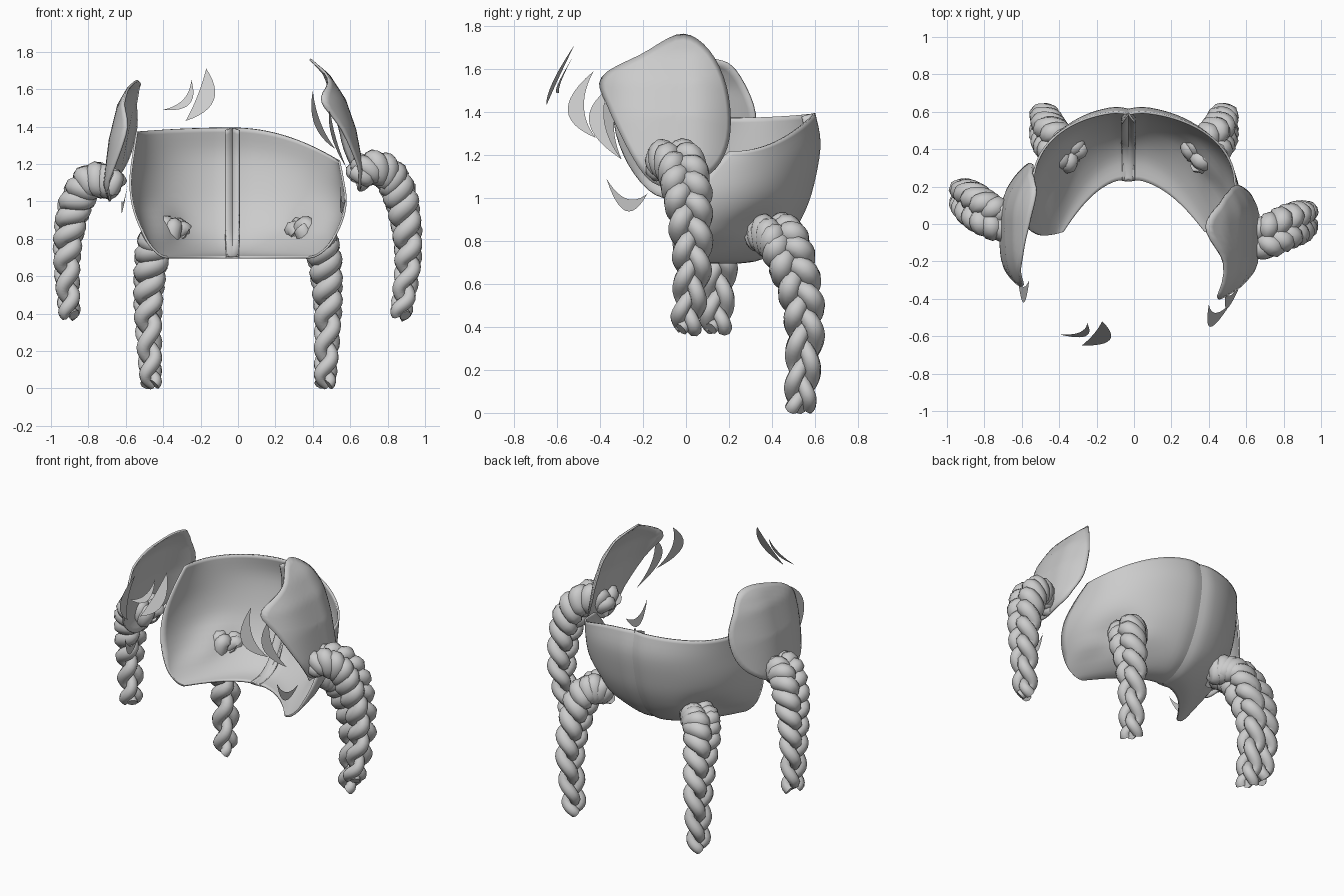
import bpy, bmesh, math
from mathutils import Vector

cube = bpy.data.objects.get("Cube")
if cube:
    bpy.data.objects.remove(cube)

GREY = (0.6, 0.6, 0.6, 1)
hair = bpy.data.materials.new("hair_grey")
hair.use_nodes = True
hair.diffuse_color = GREY
bsdf = hair.node_tree.nodes["Principled BSDF"]
bsdf.inputs["Base Color"].default_value = GREY
bsdf.inputs["Roughness"].default_value = 0.7


def catmull(pts, n, closed=False):
    """Resample control points to a smooth run of n points."""
    pts = [Vector(p) for p in pts]
    count = len(pts)
    spans = count if closed else count - 1
    pick = (lambda i: pts[i % count]) if closed else (lambda i: pts[max(0, min(count - 1, i))])
    out = []
    for k in range(n):
        f = k * spans / (n if closed else n - 1)
        i = min(int(f), spans - 1)
        t = f - i
        a, b, c, d = (pick(i + j) for j in (-1, 0, 1, 2))
        out.append(0.5 * (2 * b + (c - a) * t + (2 * a - 5 * b + 4 * c - d) * t ** 2
                          + (3 * b - a - 3 * c + d) * t ** 3))
    return out


def finish(ob):
    bpy.ops.object.select_all(action="DESELECT")
    ob.select_set(True)
    bpy.context.view_layer.objects.active = ob
    if ob.type == "CURVE":
        bpy.ops.object.convert(target="MESH")
    bpy.ops.object.shade_smooth_by_angle(angle=math.radians(60))


def sheet(name, rows, wrap=False, thick=0.0):
    """Skin a grid of points as one sheet."""
    bm = bmesh.new()
    grid = [[bm.verts.new(p) for p in row] for row in rows]
    for r0, r1 in zip(grid, grid[1:]):
        n = len(r0)
        for j in range(n if wrap else n - 1):
            k = (j + 1) % n
            bm.faces.new((r0[j], r0[k], r1[k], r1[j]))
    bmesh.ops.remove_doubles(bm, verts=bm.verts, dist=0.0005)
    bmesh.ops.recalc_face_normals(bm, faces=bm.faces)
    me = bpy.data.meshes.new(name)
    bm.to_mesh(me)
    bm.free()
    me.materials.append(hair)
    ob = bpy.data.objects.new(name, me)
    bpy.context.collection.objects.link(ob)
    if thick:
        mod = ob.modifiers.new("thickness", "SOLIDIFY")
        mod.thickness = thick
        mod.offset = 0
    finish(ob)


def braid(name, path, turns):
    """Three tapered strands plaited along a path."""
    n = 120
    line = catmull(path, n)
    cu = bpy.data.curves.new(name, "CURVE")
    cu.dimensions = "3D"
    cu.bevel_depth = 0.052
    cu.bevel_resolution = 2
    cu.use_fill_caps = True
    cu.materials.append(hair)
    for strand in range(3):
        sp = cu.splines.new("POLY")
        sp.points.add(n - 1)
        for i, p in enumerate(line):
            u = i / (n - 1)
            tan = (line[min(i + 1, n - 1)] - line[max(i - 1, 0)]).normalized()
            wide = Vector((0, 1, 0))
            wide = (wide - tan * wide.dot(tan)).normalized()
            deep = tan.cross(wide)
            size = min(0.88 + 0.8 * u, 1.06) - 0.42 * max(0, u - 0.55) / 0.45
            a = math.tau * (turns * u ** 1.1 + strand / 3)
            q = p + wide * 0.06 * size * math.sin(a) + deep * 0.042 * size * math.sin(2 * a)
            sp.points[i].co = (*q, 1)
            # strands swell on the outer bends
            sp.points[i].radius = size * (0.88 + 0.17 * math.sin(a) ** 2)
    ob = bpy.data.objects.new(name, cu)
    bpy.context.collection.objects.link(ob)
    finish(ob)


# Back shell: two halves; each level is back depth, side reach, front edge
levels = catmull([(0.24, 0.38, -0.04), (0.36, 0.43, -0.05), (0.47, 0.5, -0.05),
                  (0.56, 0.555, -0.03), (0.605, 0.575, 0.02), (0.625, 0.56, 0.1),
                  (0.6, 0.54, 0.2)], 25)
heights = catmull([(z, 0, 0) for z in (0.7, 0.72, 0.8, 0.95, 1.1, 1.25, 1.38)], 25)
SEAM = -0.03


def back_half(name, side, drop):
    rows = []
    for (back, reach, front), h in zip(levels, heights):
        reach += 0.03 * side
        # the lower rim runs straighter than the rounded crown
        low = max(0, 1 - (h.x - 0.7) / 0.15)
        power = 0.9 + 1.2 * low
        row = [(SEAM + side * 0.035, back - 0.06 + 0.05 * low, h.x)]
        for j in range(25):
            s = math.pi / 2 * j / 24
            x = SEAM + side * reach * math.sin(s)
            y = front + (back - front) * max(0, math.cos(s)) ** power
            y -= 0.012 * math.exp(-(s / 0.08) ** 2)
            z = 0.7 + (h.x - 0.7) * (1.02 - drop * math.sin(s) ** 2)
            # pinch towards the braid root
            d2 = (abs(x) - 0.42) ** 2 + (z - 0.86) ** 2
            pull = 0.05 * math.exp(-d2 / 0.008)
            row.append((x - side * pull * 0.6, y - pull * 0.8, z))
        rows.append(row)
    sheet(name, rows, thick=0.012)


back_half("back_hair_left", 1, 0.26)
back_half("back_hair_right", -1, 0.03)


# Side locks: domed panels from a side outline, curling in at front and rear
def side_panel(name, side, outline, profile, centre, rear_curl, front_curl):
    def out(y, z):
        for (z0, x0), (z1, x1) in zip(profile, profile[1:]):
            if z <= z1 or z1 == profile[-1][0]:
                break
        x = x0 + (x1 - x0) * (z - z0) / (z1 - z0)
        d = y - 0.02
        return side * (x - (rear_curl * d ** 2 if d > 0 else front_curl * d ** 4))
    edge = catmull([(0, y, z) for y, z in outline], 48, closed=True)
    c = Vector((0, *centre))
    rows = []
    for k in range(13):
        ring = [c.lerp(p, k / 12) for p in edge]
        rows.append([(out(p.y, p.z), p.y, p.z) for p in ring])
    sheet(name, rows, wrap=True, thick=0.012)


side_panel("side_hair_left", 1,
           [(-0.39, 1.56), (-0.2, 1.67), (-0.02, 1.76), (0.11, 1.68), (0.19, 1.5), (0.2, 1.28),
            (0.13, 1.13), (0, 1.07), (-0.13, 1.06), (-0.23, 1.16), (-0.36, 1.42)],
           [(1.05, 0.65), (1.17, 0.667), (1.385, 0.626), (1.545, 0.57), (1.675, 0.485),
            (1.76, 0.385)],
           (-0.04, 1.4), 2.4, 4)
side_panel("side_hair_right", -1,
           [(-0.33, 1.4), (-0.2, 1.56), (0, 1.63), (0.15, 1.64), (0.24, 1.58), (0.32, 1.4),
            (0.3, 1.22), (0.2, 1.1), (0, 1.01), (-0.15, 1.02), (-0.28, 1.18)],
           [(1.0, 0.685), (1.09, 0.715), (1.33, 0.685), (1.515, 0.64), (1.605, 0.588),
            (1.64, 0.55)],
           (0, 1.35), 1.4, 5)

# Braids
braid("side_braid_left", [(0.64, -0.09, 1.13), (0.71, -0.07, 1.18), (0.81, -0.02, 1.14),
                          (0.88, 0.01, 0.98), (0.91, 0.03, 0.7), (0.87, 0, 0.39)], 3.6)
braid("side_braid_right", [(-0.66, 0.01, 1.08), (-0.72, 0.02, 1.11), (-0.8, 0.06, 1.1),
                           (-0.88, 0.12, 0.95), (-0.915, 0.15, 0.7), (-0.9, 0.14, 0.39)], 3.6)
for side, label in ((1, "left"), (-1, "right")):
    braid("back_braid_" + label,
          [(side * x, y, z) for x, y, z in ((0.32, 0.36, 0.82), (0.39, 0.41, 0.83),
           (0.45, 0.47, 0.76), (0.48, 0.55, 0.45), (0.465, 0.53, 0.02))], 3.7)


# Fringe wisps: thin crescents through a tip, an outer bulge and a tip
def wisp(name, start, mid, end, fat=0.7):
    a, m, b = Vector(start), Vector(mid), Vector(end)
    chord = (a + b) / 2

    def arc(middle):
        ctrl = 2 * middle - chord
        return [a * (1 - t) ** 2 + ctrl * 2 * t * (1 - t) + b * t * t
                for t in (i / 12 for i in range(13))]
    sheet(name, [arc(m.lerp(chord, fat * k / 3)) for k in range(4)])


wisp("fringe_wisp_large", (-0.17, -0.52, 1.71), (-0.13, -0.62, 1.54), (-0.28, -0.65, 1.43), 0.9)
wisp("fringe_wisp_small", (-0.25, -0.53, 1.65), (-0.26, -0.6, 1.52), (-0.4, -0.59, 1.49), 0.5)
wisp("left_wisp_front", (0.4, -0.43, 1.59), (0.41, -0.55, 1.41), (0.52, -0.42, 1.28), 0.6)
wisp("left_wisp_rear", (0.49, -0.36, 1.51), (0.5, -0.45, 1.35), (0.58, -0.3, 1.18), 0.6)
wisp("left_wisp_low", (0.55, -0.37, 1.09), (0.55, -0.28, 0.94), (0.58, -0.18, 1.02), 0.5)
wisp("right_wisp_front", (-0.56, -0.3, 1.5), (-0.59, -0.42, 1.35), (-0.62, -0.3, 1.18))
wisp("right_wisp_low", (-0.59, -0.37, 1.09), (-0.62, -0.28, 0.94), (-0.62, -0.18, 1.02), 0.5)
